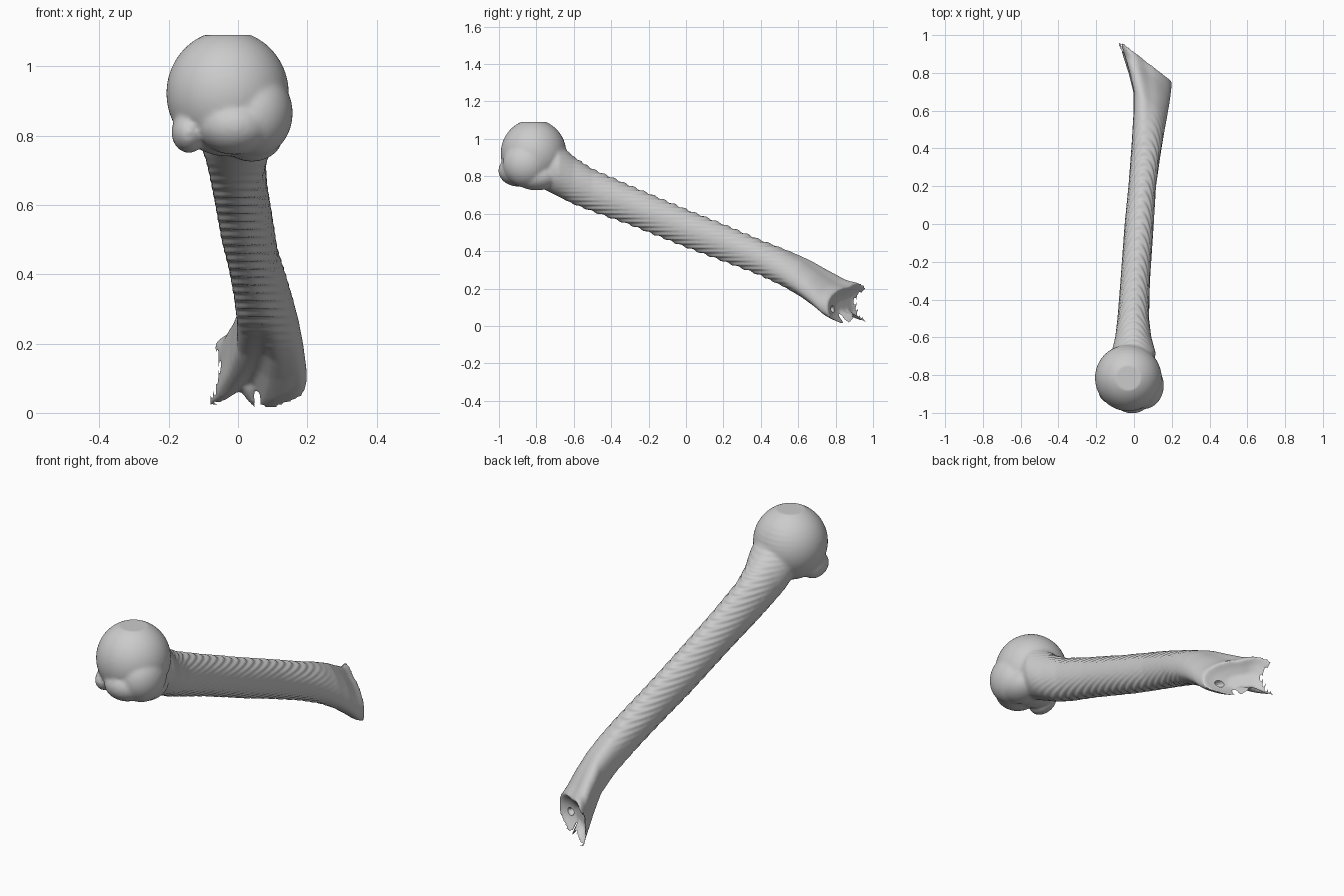
import bpy, bmesh, math
from mathutils import Vector, Matrix

if "Cube" in bpy.data.objects:
    bpy.data.objects.remove(bpy.data.objects["Cube"])

N = 32

def smooth_closed(pts, n):
    """Resample a closed outline with a Catmull-Rom curve."""
    out, m = [], len(pts)
    for i in range(n):
        u = i * m / n
        k, t = int(u), u - int(u)
        a, b, c, d = (Vector(pts[(k + j) % m]) for j in (-1, 0, 1, 2))
        out.append(0.5 * (2 * b + (c - a) * t + (2 * a - 5 * b + 4 * c - d) * t * t
                          + (3 * b - a - 3 * c + d) * t ** 3))
    return out

# Broken lower end outline (x, z), counter-clockwise from the right corner
end = smooth_closed([(.2, .1), (.185, .145), (.145, .18), (.1, .2), (.05, .208), (.0, .228),
                     (-.045, .22), (-.085, .18), (-.09, .1), (-.108, .015), (-.06, .018),
                     (-.02, .045), (.01, .055), (.055, .005), (.12, .015), (.185, .045)], N)

# Shaft stations: y at left, y at right, x left, x right, z bottom, z top, blend to broken end
stations = [
    (-.80, -.80, -.10, .10, .75, .97, 0),
    (-.68, -.68, -.12, .115, .69, .98, 0),
    (-.60, -.60, -.10, .092, .65, .905, 0),
    (-.50, -.50, -.088, .08, .612, .84, 0),
    (-.30, -.30, -.072, .085, .54, .752, 0),
    (.00, .00, -.05, .105, .42, .625, 0),
    (.20, .20, -.03, .117, .345, .545, 0),
    (.40, .38, -.015, .143, .27, .465, .1),
    (.58, .50, -.005, .163, .20, .405, .3),
    (.70, .58, -.005, .178, .145, .355, .5),
    (.80, .65, -.03, .19, .09, .30, .7),
    (.91, .71, -.065, .198, .035, .245, .9),
    (1.0, .76, -.105, .20, .005, .225, 1),
]

def ring(s):
    yl, yr, xl, xr, zb, zt, w = s
    pts = []
    for i in range(N):
        a = math.tau * i / N
        c, q = math.cos(a), math.sin(a)
        u = .5 + .5 * c
        v = .5 + .5 * q
        eu, ev = (end[i].x + .105) / .305, (end[i].y - .005) / .22
        u, v = u + (eu - u) * w, v + (ev - v) * w
        pts.append(Vector((xl + (xr - xl) * u, yl + (yr - yl) * u, zb + (zt - zb) * v)))
    return pts

bm = bmesh.new()

# Shaft loft with a hollowed broken end
rings = [ring(s) for s in stations]
last = rings[-1]
mid = sum(last, Vector()) / N
for scale, depth in ((.75, .025), (.4, .05)):
    rings.append([mid + (p - mid) * scale + Vector((-.6, -.8, 0)) * depth for p in last])
loops = [[bm.verts.new(p) for p in r] for r in rings]
for a, b in zip(loops, loops[1:]):
    for i in range(N):
        bm.faces.new((a[i], a[(i + 1) % N], b[(i + 1) % N], b[i]))
bm.faces.new(loops[0])
bm.faces.new(loops[-1])
bmesh.ops.recalc_face_normals(bm, faces=bm.faces[:])

# Ball head, large and small tubercles
for loc, size in (((-.03, -.815, .922), (.177, .176, .182)),
                  ((.05, -.855, .865), (.108, .125, .125)),
                  ((-.01, -.895, .83), (.11, .108, .085)),
                  ((-.142, -.86, .81), (.05, .085, .06)),
                  ((.04, -.80, .80), (.09, .12, .075))):
    bmesh.ops.create_uvsphere(bm, u_segments=48, v_segments=24, radius=1,
                              matrix=Matrix.Translation(loc) @ Matrix.Diagonal((*size, 1)))
me = bpy.data.meshes.new("arm_bone")
bm.to_mesh(me)
bm.free()
raw = bpy.data.objects.new("bone_blank", me)
bpy.context.collection.objects.link(raw)

# Fuse the parts into one skin
fuse = raw.modifiers.new("fuse", 'REMESH')
fuse.mode = 'VOXEL'
fuse.voxel_size = .008
soft = raw.modifiers.new("soften", 'SMOOTH')
soft.factor, soft.iterations = .5, 8
dg = bpy.context.evaluated_depsgraph_get()
skin = bpy.data.meshes.new_from_object(raw.evaluated_get(dg))
bpy.data.objects.remove(raw)
bone = bpy.data.objects.new("arm_bone", skin)
bpy.context.collection.objects.link(bone)

# Horizontal slice ridges on the shaft, flat crown on the head
normals = [v.normal.copy() for v in skin.vertices]
for v, n in zip(skin.vertices, normals):
    fade = max(0, min(1, (v.co.y + .7) / .2, (.6 - v.co.y) / .2))
    v.co += n * (.004 * fade * abs(n.z) * math.sin(math.tau * v.co.z / .023))
    v.co.z = min(v.co.z, 1.09)

# Small hole through the broken end's face
bpy.ops.mesh.primitive_uv_sphere_add(segments=16, ring_count=8, radius=1, location=(.115, .80, .09))
cutter = bpy.context.object
cutter.name = "end_hole_cutter"
cutter.scale = (.026, .05, .02)
cutter.hide_render = True
cutter.hide_set(True)
cut = bone.modifiers.new("end_hole", 'BOOLEAN')
cut.operation, cut.object = 'DIFFERENCE', cutter

bpy.ops.object.select_all(action='DESELECT')
bone.select_set(True)
bpy.context.view_layer.objects.active = bone
bpy.ops.object.shade_smooth_by_angle(angle=math.radians(50))
